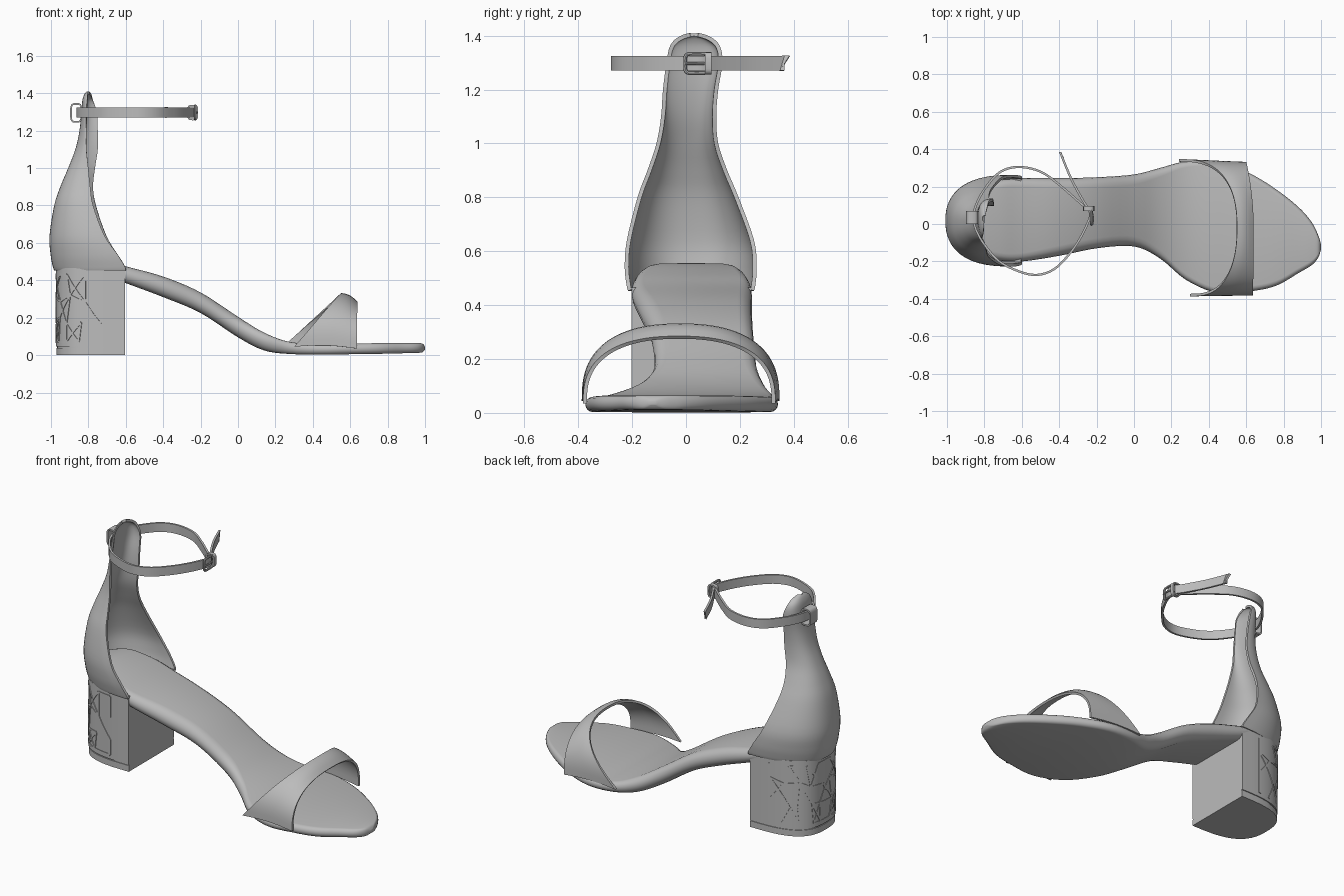
import bpy, bmesh, random
from math import sin, cos, pi
from mathutils import Vector

if "Cube" in bpy.data.objects:
    bpy.data.objects.remove(bpy.data.objects["Cube"])

grey = bpy.data.materials.new("soft_grey")
grey.use_nodes = True
grey.diffuse_color = (0.5, 0.5, 0.5, 1)
grey.node_tree.nodes["Principled BSDF"].inputs["Base Color"].default_value = (0.5, 0.5, 0.5, 1)
parts = []


def spline(rows, n):
    """Smooth interpolation through rows of numbers, n steps per span."""
    rows = [Vector(r) for r in rows]
    out = []
    for i in range(len(rows) - 1):
        b, c = rows[i], rows[i + 1]
        a = rows[i - 1] if i else b
        d = rows[i + 2] if i + 2 < len(rows) else c
        for k in range(n):
            t = k / n
            out.append(0.5 * (2 * b + (c - a) * t + (2 * a - 5 * b + 4 * c - d) * t * t
                              + (3 * b - a - 3 * c + d) * t ** 3))
    return out + [rows[-1]]


def loft(name, rings, closed=False, caps=False, thick=0, loop=False):
    """Skin a list of equal rings; thick gives an open sheet some body."""
    bm = bmesh.new()
    vs = [[bm.verts.new(p) for p in r] for r in rings]
    n = len(vs[0])
    pairs = list(zip(vs, vs[1:])) + ([(vs[-1], vs[0])] if loop else [])
    for a, b in pairs:
        for i in range(n if closed else n - 1):
            j = (i + 1) % n
            bm.faces.new((a[i], a[j], b[j], b[i]))
    if caps:
        bm.faces.new(vs[0])
        bm.faces.new(vs[-1])
    bmesh.ops.recalc_face_normals(bm, faces=bm.faces)
    me = bpy.data.meshes.new(name)
    bm.to_mesh(me)
    bm.free()
    me.materials.append(grey)
    o = bpy.data.objects.new(name, me)
    bpy.context.collection.objects.link(o)
    if thick:
        m = o.modifiers.new("thickness", 'SOLIDIFY')
        m.thickness, m.offset = thick, 0
    parts.append(o)
    return o


def ribbon(name, path, across, thick, loop=False):
    across = Vector(across)
    return loft(name, [(Vector(p), Vector(p) + across) for p in path], thick=thick, loop=loop)


def wire(name, pts, r, cyclic=False):
    cu = bpy.data.curves.new(name, 'CURVE')
    cu.dimensions, cu.bevel_depth, cu.bevel_resolution = '3D', r, 2
    s = cu.splines.new('POLY')
    s.points.add(len(pts) - 1)
    for q, p in zip(s.points, pts):
        q.co = (*p, 1)
    s.use_cyclic_u = cyclic
    cu.materials.append(grey)
    o = bpy.data.objects.new(name, cu)
    bpy.context.collection.objects.link(o)
    parts.append(o)


def power(v, e):
    return (1 if v >= 0 else -1) * abs(v) ** e


# Sole: x, right edge, left edge, underside, top
sole_rows = [
    (-.96, -.02, .06, .48, .555), (-.93, -.1, .14, .46, .555), (-.85, -.165, .205, .45, .55),
    (-.72, -.195, .235, .43, .515), (-.6, -.2, .245, .385, .475), (-.4, -.17, .245, .31, .42),
    (-.2, -.13, .25, .225, .335), (0, -.12, .265, .095, .205), (.14, -.185, .3, .025, .12),
    (.28, -.3, .335, .006, .07), (.45, -.37, .335, .003, .06), (.62, -.36, .27, .005, .062),
    (.76, -.33, .185, .007, .064), (.88, -.262, .09, .01, .064), (.95, -.22, .01, .012, .064),
    (.985, -.18, -.06, .015, .062), (1, -.135, -.11, .03, .045)]


def sole_ring(row):
    x, lo, hi, z0, z1 = row
    r = min((z1 - z0) / 2, (hi - lo) / 2)
    ring = []
    for edge, start in ((hi - r, -pi / 2), (lo + r, pi / 2)):
        for k in range(9):
            a = start + pi * k / 8
            ring.append((x, edge + r * cos(a), (z0 + z1) / 2 + (z1 - z0) / 2 * sin(a)))
    return ring


loft("sole", [sole_ring(r) for r in spline(sole_rows, 5)], closed=True, caps=True)


# Block heel: D-shaped plan with a flat front
def heel_point(s, z, grow=0.0):
    """s runs 0..1 round the outside from the right front corner to the left."""
    a = (s - .5) * pi
    return Vector((-.605 - (.368 + grow) * abs(cos(a)) ** .62,
                   .02 + (.222 + grow) * power(sin(a), .75), z))


def heel_ring(z, grow):
    return [heel_point(k / 48, z, grow) for k in range(49)]


loft("heel_block", [heel_ring(.045, 0), heel_ring(.465, 0)], closed=True, caps=True)
loft("heel_seam", [heel_ring(.036, -.006), heel_ring(.047, -.006)], closed=True, caps=True)
loft("heel_tip", [heel_ring(0, -.002), heel_ring(.038, -.002)], closed=True, caps=True)

# Shard relief on the heel: a jittered net of thin ribs
random.seed(4)
cols, levels = 9, 4
net = {(i, j): (.06 + .88 * (i + random.uniform(-.35, .35) * (0 < i < cols)) / cols,
                .07 + .36 * (j + random.uniform(-.3, .3) * (0 < j < levels - 1)) / (levels - 1))
       for i in range(cols + 1) for j in range(levels)}


def rib(p, q):
    (s0, z0), (s1, z1) = p, q
    ds, dz = s1 - s0, z1 - z0
    size = max((ds * ds + dz * dz) ** .5, .001)
    ws, wz = -dz / size * .006, ds / size * .006
    rings = []
    for k in range(7):
        s, z = s0 + ds * k / 6, z0 + dz * k / 6
        rings.append([heel_point(s + ws * e, z + wz * e, g)
                      for e, g in ((-1, -.003), (-1, .003), (1, .003), (1, -.003))])
    loft("heel_rib", rings, closed=True, caps=True)


for (i, j), p in net.items():
    nexts = [(i + 1, j), (i, j + 1), (i + 1, j + 1) if (i + j) % 2 else (i + 1, j - 1)]
    for key in nexts:
        if key in net and random.random() < .72:
            rib(p, net[key])

# Heel cup: z, back x, right front x, left front x, right y, left y
cup_rows = [
    (.455, -.975, -.6, -.6, -.208, .245), (.475, -.983, -.605, -.605, -.213, .25),
    (.54, -.995, -.645, -.645, -.22, .255), (.64, -1, -.715, -.705, -.212, .245),
    (.8, -.975, -.775, -.76, -.172, .187), (.9, -.942, -.79, -.775, -.135, .145),
    (1, -.9, -.8, -.765, -.102, .112), (1.1, -.862, -.81, -.75, -.085, .105),
    (1.2, -.84, -.81, -.75, -.078, .112), (1.3, -.83, -.81, -.755, -.065, .128),
    (1.36, -.825, -.805, -.775, -.052, .118), (1.39, -.815, -.803, -.785, -.022, .085),
    (1.403, -.805, -.8, -.795, .015, .045)]


def cup_ring(row):
    z, back, right, left, lo, hi = row
    ring = []
    for k in range(33):
        t = k / 32
        a = (t - .5) * pi
        front = right + (left - right) * t
        ring.append((front + (back - front) * abs(cos(a)) ** .85,
                     (lo + hi) / 2 + (hi - lo) / 2 * power(sin(a), .85), z))
    return ring


loft("heel_cup", [cup_ring(r) for r in spline(cup_rows, 4)], thick=.015)

# Toe strap: an arched band, slanted at its rear edge
band = []
for k in range(49):
    a = pi * k / 48
    up, side = abs(sin(a)) ** .75, power(cos(a), .85)
    rear_base = .27 - .03 * side
    rear = Vector((rear_base + (.55 - rear_base) * up, -.02 + .36 * side, .045 + .28 * up))
    front = Vector((.635 - .035 * max(side, 0) ** 2, -.025 + .35 * side, .035 + .245 * up))
    band.append([rear.lerp(front, t / 4) + Vector((0, 0, .012 * sin(pi * t / 4))) for t in range(5)])
loft("toe_strap", band, thick=.014)

# Ankle strap: one loop with a loose slanted tail
loop_path = [(-.245, .075), (-.29, .115), (-.4, .21), (-.5, .28), (-.62, .305), (-.72, .275),
             (-.8, .185), (-.845, .1), (-.857, .035), (-.845, -.03), (-.8, -.11), (-.72, -.2),
             (-.61, -.255), (-.515, -.272), (-.425, -.24), (-.345, -.16), (-.29, -.08),
             (-.25, 0), (-.235, .06), (-.275, .13), (-.335, .24), (-.395, .385)]
path = [(p.x, p.y, 1.27) for p in spline(loop_path, 5)]
strap = ribbon("ankle_strap", path, (0, 0, .055), .012)
strap.data.vertices[-2].co = (-.378, .35, 1.27)


# Small keepers made from rounded loops
def keeper(name, centre, size, plane, across):
    u, v = Vector(plane[0]), Vector(plane[1])
    pts = [Vector(centre) + u * size[0] * power(cos(a), .5) + v * size[1] * power(sin(a), .5)
           for a in (2 * pi * k / 24 for k in range(24))]
    ribbon(name, pts, across, .009, loop=True)


keeper("back_keeper", (-.865, .0, 1.295), (.028, .048), ((1, 0, 0), (0, 0, 1)), (0, .07, 0))
keeper("buckle_keeper", (-.242, .07, 1.297), (.025, .037), ((1, 0, 0), (0, 0, 1)), (0, .025, 0))

# Buckle frame and prong
wire("buckle_frame", [(-.228, .04 + .043 * power(cos(a), .35), 1.297 + .036 * power(sin(a), .35))
                      for a in (2 * pi * k / 32 for k in range(32))], .007, cyclic=True)
wire("buckle_prong", [(-.222, -.003, 1.297), (-.218, .03, 1.297), (-.225, .068, 1.297)], .005)

# Bake thickness and shade
bpy.ops.object.select_all(action='DESELECT')
for o in parts:
    o.select_set(True)
bpy.context.view_layer.objects.active = parts[0]
bpy.ops.object.convert(target='MESH')
bpy.ops.object.shade_smooth_by_angle(angle=.7)
